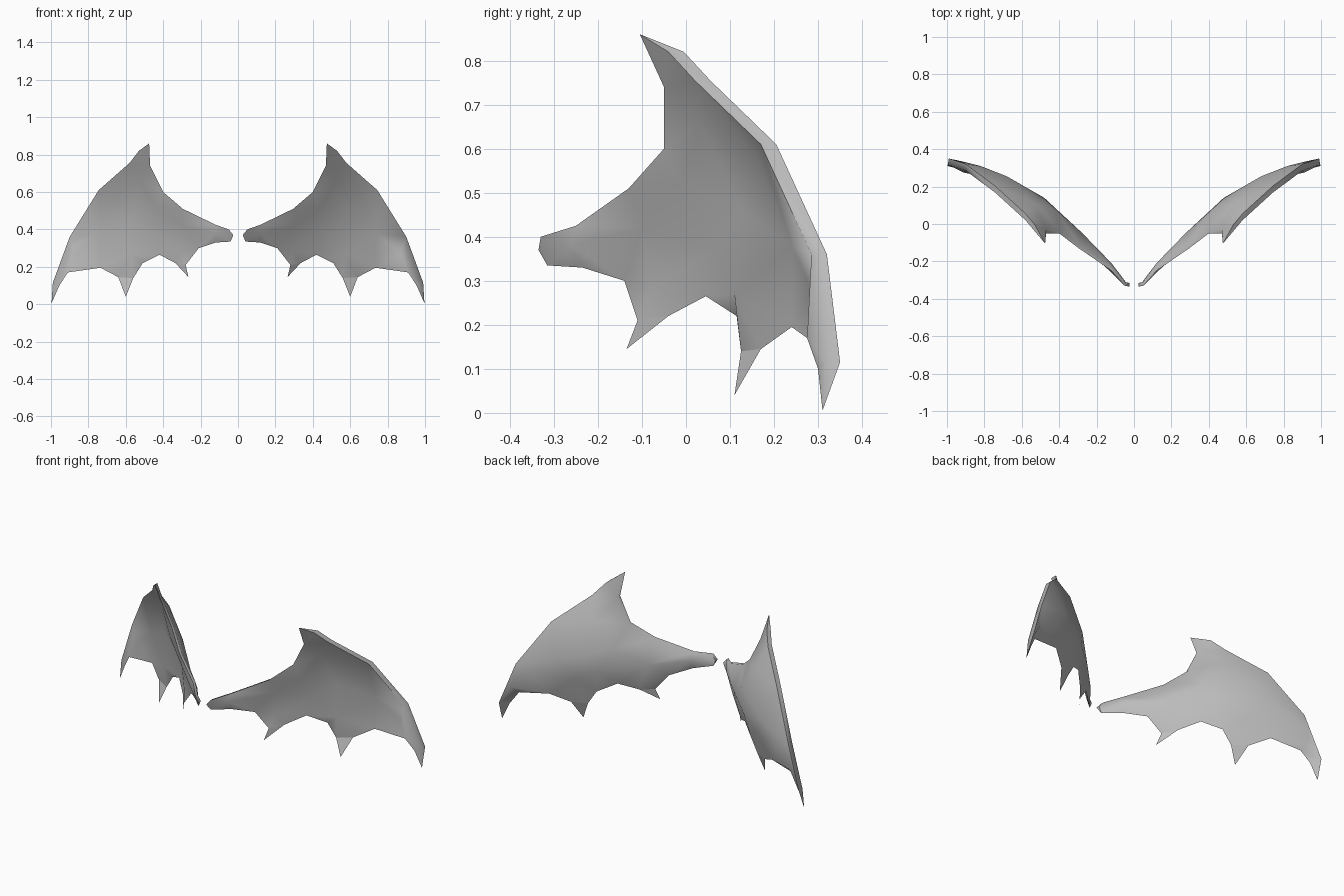
import bpy
import bmesh
from mathutils import Vector
from mathutils.geometry import delaunay_2d_cdt

cube = bpy.data.objects.get("Cube")
if cube:
    bpy.data.objects.remove(cube, do_unlink=True)

# One plain material
grey = bpy.data.materials.new("wing grey")
grey.use_nodes = True
colour = (0.5, 0.5, 0.5, 1)
grey.diffuse_color = colour
grey.node_tree.nodes["Principled BSDF"].inputs["Base Color"].default_value = colour

# Wing outline as (x, y, z) of the front rim, running root, arm, thumb claw, leading finger, scalloped hem
arm_edge = [(.025, -.335, .37), (.05, -.33, .4), (.12, -.25, .425), (.295, -.13, .51),
            (.4, -.05, .6), (.47, -.05, .74)]
claw_tip = [(.475, -.105, .86)]
leading_edge = [(.53, -.04, .82), (.58, .02, .755), (.745, .17, .61),
                (.9, .285, .36), (.99, .315, .115)]
hem = [(.997, .31, .005), (.955, .3, .1), (.91, .275, .17), (.735, .24, .195),
       (.64, .17, .145), (.6, .11, .04), (.56, .125, .14), (.51, .115, .22),
       (.42, .045, .265), (.335, -.04, .22), (.265, -.135, .145), (.28, -.11, .21),
       (.21, -.14, .3), (.12, -.235, .33), (.04, -.315, .335)]

# Rim thickness per stretch of the outline
stretches = [(arm_edge, .02), (claw_tip, 0), (leading_edge, .035), (hem, 0)]
rim = [(Vector(p), depth) for points, depth in stretches for p in points]

# Inner points: bone ridges and hollows in front, a smooth bulge behind
front_inner = [(.12, -.26, .38), (.3, -.1, .42), (.44, -.01, .52), (.52, .03, .66),
               (.3, -.08, .28), (.44, .06, .37), (.57, .11, .27), (.57, .13, .46),
               (.65, .16, .58), (.74, .24, .38), (.87, .29, .27)]
back_inner = [(.12, -.21, .38), (.28, -.045, .38), (.42, .08, .48), (.53, .11, .64),
              (.48, .14, .36), (.6, .19, .3), (.68, .255, .42), (.82, .31, .33),
              (.92, .335, .22)]


def add_skin(bm, outline, inner):
    """Triangulate one side of the wing and return its rim vertices."""
    points = outline + [Vector(p) for p in inner]
    flat = [Vector((p.x, p.z)) for p in points]
    loop = list(range(len(outline)))
    result = delaunay_2d_cdt(flat, [], [loop], 1, 1e-5)
    verts = [bm.verts.new(p) for p in points]
    sources = [ids[0] for ids in result[3]]
    for face in result[2]:
        bm.faces.new([verts[sources[i]] for i in face])
    return verts[:len(outline)]


def build_wing(name, side):
    bm = bmesh.new()
    front = add_skin(bm, [p for p, depth in rim], front_inner)
    back = add_skin(bm, [p + Vector((0, depth, 0)) for p, depth in rim], back_inner)
    # Close the rim between both skins, then weld the thin hem
    for i in range(len(rim)):
        bm.faces.new((front[i - 1], front[i], back[i], back[i - 1]))
    bmesh.ops.remove_doubles(bm, verts=bm.verts, dist=1e-4)
    for v in bm.verts:
        v.co.x *= side
    bmesh.ops.recalc_face_normals(bm, faces=bm.faces)
    mesh = bpy.data.meshes.new(name)
    bm.to_mesh(mesh)
    bm.free()
    mesh.materials.append(grey)
    wing = bpy.data.objects.new(name, mesh)
    bpy.context.collection.objects.link(wing)
    bpy.ops.object.select_all(action="DESELECT")
    wing.select_set(True)
    bpy.context.view_layer.objects.active = wing
    bpy.ops.object.shade_smooth_by_angle(angle=1.2)


build_wing("left_wing", 1)
build_wing("right_wing", -1)
